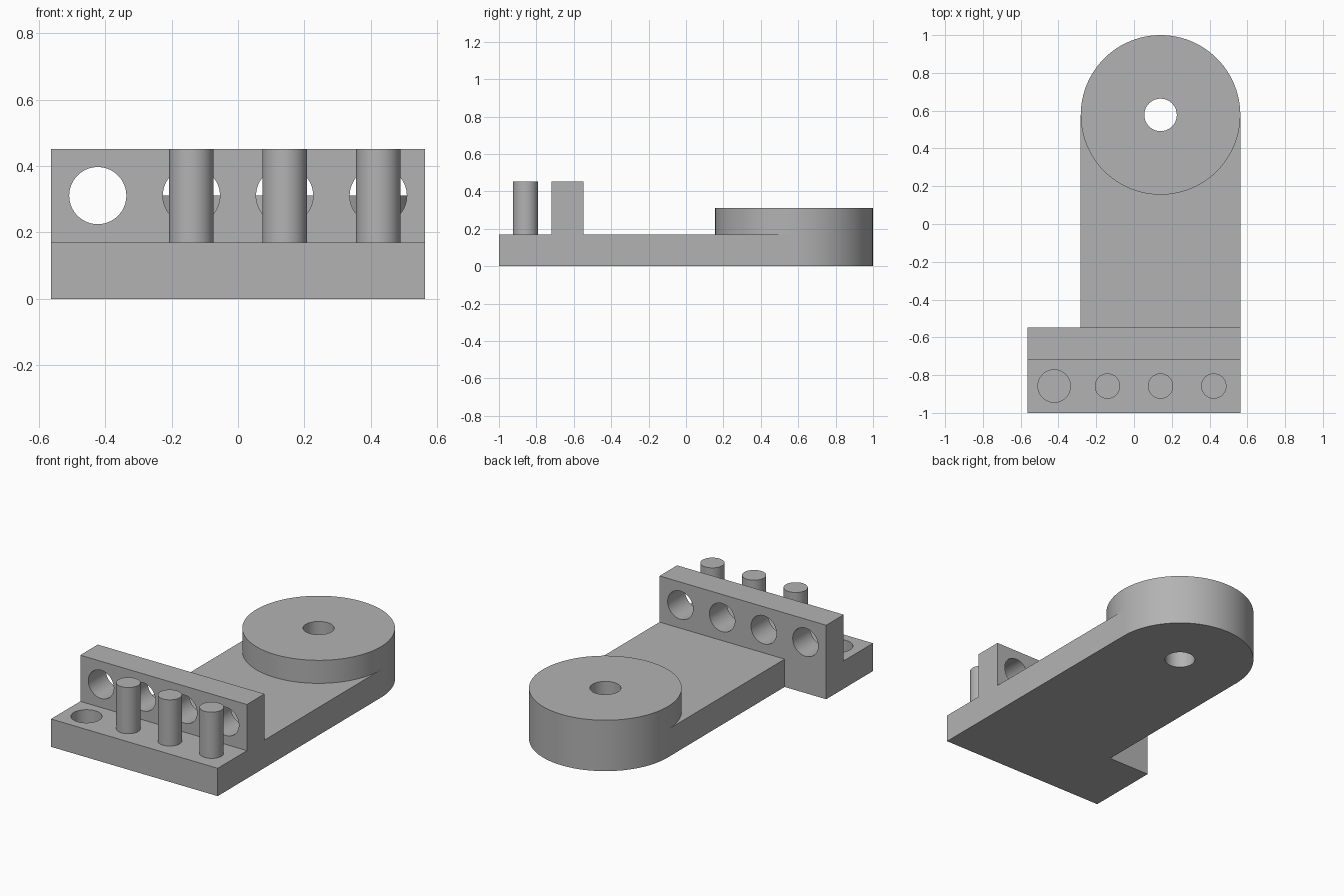
import bpy
import bmesh
from math import pi, cos, sin, radians

if "Cube" in bpy.data.objects:
    bpy.data.objects.remove(bpy.data.objects["Cube"], do_unlink=True)

# Single matt grey
grey = bpy.data.materials.new("plain_grey")
grey.use_nodes = True
colour = (0.45, 0.45, 0.45, 1)
grey.diffuse_color = colour
grey.node_tree.nodes["Principled BSDF"].inputs["Base Color"].default_value = colour

SEGMENTS = 96
BASE_TOP, WALL_TOP, HUB_TOP = 0.17, 0.452, 0.311
HALF_WIDTH, ARM_LEFT = 0.563, -0.282
HUB_X, HUB_Y, HUB_R = 0.1405, 0.5775, 0.4225
HOLE_R, PIN_R = 0.086, 0.067
ROW = [-0.4225, -0.1405, 0.1405, 0.4225]
PIN_Y = -0.858
WALL_FRONT, WALL_BACK = -0.718, -0.549


def prism(name, outline, z0, z1):
    """Extrude a flat outline from z0 up to z1."""
    bm = bmesh.new()
    face = bm.faces.new([bm.verts.new((x, y, z0)) for x, y in outline])
    top = bmesh.ops.extrude_face_region(bm, geom=[face])["geom"]
    verts = [v for v in top if isinstance(v, bmesh.types.BMVert)]
    bmesh.ops.translate(bm, verts=verts, vec=(0, 0, z1 - z0))
    bmesh.ops.recalc_face_normals(bm, faces=bm.faces)
    mesh = bpy.data.meshes.new(name)
    bm.to_mesh(mesh)
    bm.free()
    mesh.materials.append(grey)
    obj = bpy.data.objects.new(name, mesh)
    bpy.context.collection.objects.link(obj)
    return obj


def arc(x, y, r, start=0, end=2 * pi, count=SEGMENTS, closed=True):
    steps = count if closed else count - 1
    return [(x + r * cos(start + (end - start) * i / steps),
             y + r * sin(start + (end - start) * i / steps)) for i in range(count)]


def activate(obj):
    bpy.ops.object.select_all(action="DESELECT")
    obj.select_set(True)
    bpy.context.view_layer.objects.active = obj


def cut(obj, cutter):
    """Subtract the cutter and discard it."""
    cutter.hide_render = True
    mod = obj.modifiers.new("hole", "BOOLEAN")
    mod.operation, mod.solver, mod.object = "DIFFERENCE", "EXACT", cutter
    activate(obj)
    bpy.ops.object.modifier_apply(modifier=mod.name)
    bpy.data.objects.remove(cutter, do_unlink=True)


def drill(obj, x, y, z0, z1):
    cut(obj, prism("drill", arc(x, y, HOLE_R), z0, z1))


# Base plate: wide foot, offset arm and rounded end
outline = [(ARM_LEFT, WALL_BACK), (-HALF_WIDTH, WALL_BACK), (-HALF_WIDTH, -1),
           (HALF_WIDTH, -1)]
outline += arc(HUB_X, HUB_Y, HUB_R, 0, pi, SEGMENTS // 2 + 1, closed=False)
base = prism("base_plate", outline, 0, BASE_TOP)
drill(base, HUB_X, HUB_Y, -0.1, 0.5)
drill(base, ROW[0], PIN_Y, 0.03, 0.5)  # blind socket

# Raised round hub
hub = prism("round_hub", arc(HUB_X, HUB_Y, HUB_R), BASE_TOP, HUB_TOP)
drill(hub, HUB_X, HUB_Y, 0, 0.5)

# Upright wall with a row of round holes
wall = prism("upright_wall", [(-HALF_WIDTH, WALL_FRONT), (HALF_WIDTH, WALL_FRONT),
             (HALF_WIDTH, WALL_BACK), (-HALF_WIDTH, WALL_BACK)], BASE_TOP, WALL_TOP)
for x in ROW:
    cutter = prism("drill", arc(0, 0, HOLE_R), -0.3, 0.3)
    cutter.rotation_euler.x = pi / 2
    cutter.location = (x, (WALL_FRONT + WALL_BACK) / 2, HUB_TOP)
    bpy.context.view_layer.update()
    cut(wall, cutter)

# Three pins in front of the wall
parts = [base, hub, wall]
for i, x in enumerate(ROW[1:], 1):
    parts.append(prism(f"pin_{i}", arc(x, PIN_Y, PIN_R), BASE_TOP, WALL_TOP))

for part in parts:
    activate(part)
    bpy.ops.object.shade_smooth_by_angle(angle=radians(30))
